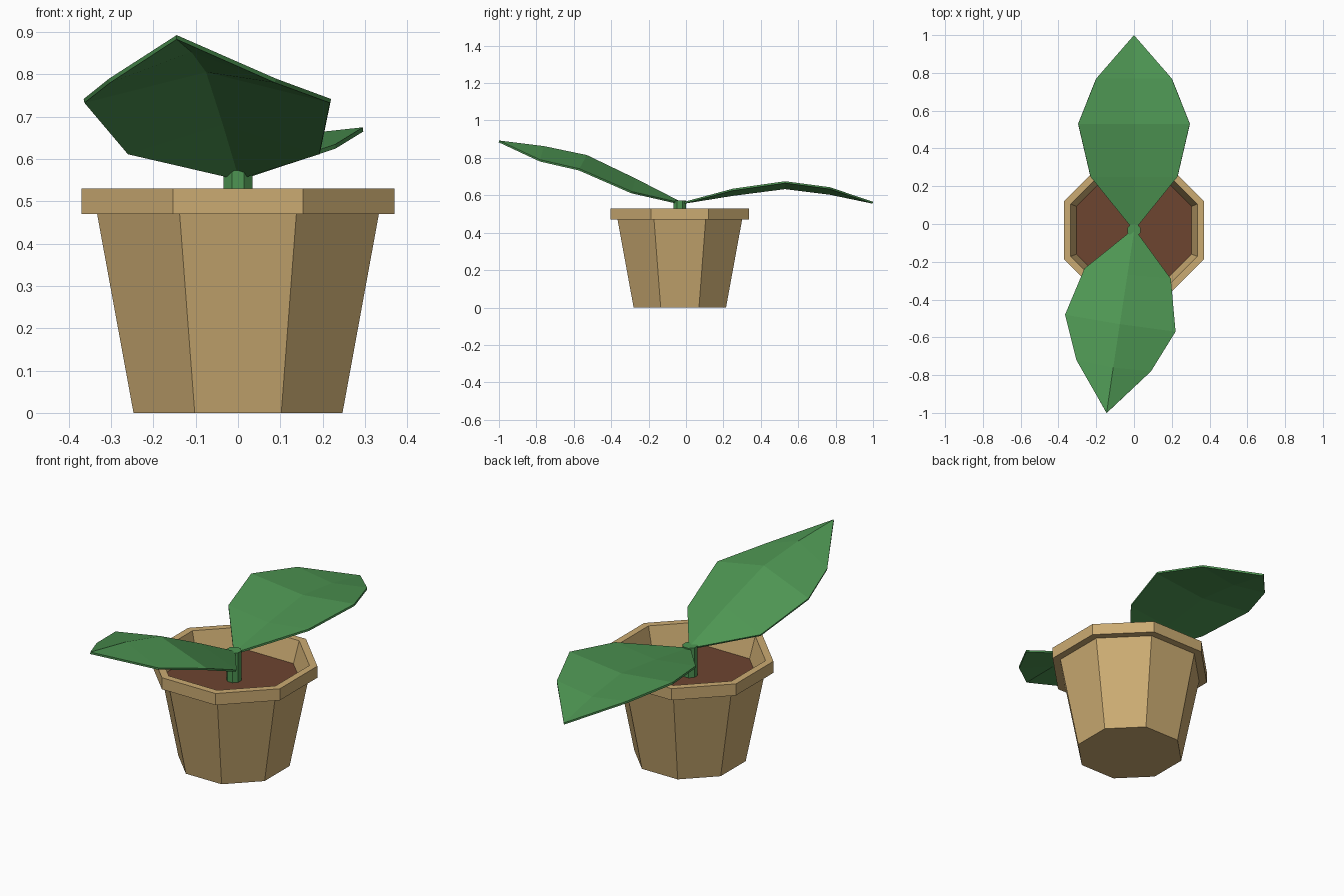
import bpy, bmesh, math

if "Cube" in bpy.data.objects:
    bpy.data.objects.remove(bpy.data.objects["Cube"])

CY = -0.033   # pot centre in y
SIDES = 8


def material(name, rgb):
    m = bpy.data.materials.new(name)
    m.diffuse_color = (*rgb, 1)
    m.use_nodes = True
    m.node_tree.nodes["Principled BSDF"].inputs["Base Color"].default_value = m.diffuse_color
    return m


CLAY = material("clay", (0.60, 0.41, 0.17))
SOIL = material("soil", (0.155, 0.058, 0.03))
GREEN = material("leaf_green", (0.075, 0.30, 0.085))


def finish(bm, name, mat):
    mesh = bpy.data.meshes.new(name)
    bm.to_mesh(mesh)
    bm.free()
    mesh.materials.append(mat)
    ob = bpy.data.objects.new(name, mesh)
    bpy.context.collection.objects.link(ob)
    return ob


def lathe(name, profile, mat):
    """Closed octagonal solid from (apothem, z) points, capped at both ends."""
    bm = bmesh.new()
    rings = []
    for apothem, z in profile:
        r = apothem / math.cos(math.pi / SIDES)
        angles = [math.tau * (i + 0.5) / SIDES for i in range(SIDES)]
        rings.append([bm.verts.new((r * math.cos(a), CY + r * math.sin(a), z)) for a in angles])
    for a, b in zip(rings, rings[1:]):
        for i in range(SIDES):
            j = (i + 1) % SIDES
            bm.faces.new((a[i], a[j], b[j], b[i]))
    bm.faces.new(rings[0])
    bm.faces.new(rings[-1])
    bmesh.ops.recalc_face_normals(bm, faces=bm.faces)
    return finish(bm, name, mat)


def leaf(name, rows, tip):
    """Folded leaf: rows of left edge, midrib, right edge, closed by a tip."""
    bm = bmesh.new()
    grid = [[bm.verts.new(p) for p in row] for row in rows]
    end = bm.verts.new(tip)
    for a, b in zip(grid, grid[1:]):
        for i in range(2):
            bm.faces.new((a[i], a[i + 1], b[i + 1], b[i]))
    for i in range(2):
        bm.faces.new((grid[-1][i], grid[-1][i + 1], end))
    bm.normal_update()
    bmesh.ops.reverse_faces(bm, faces=[f for f in bm.faces if f.normal.z < 0])
    ob = finish(bm, name, GREEN)
    solid = ob.modifiers.new("thickness", 'SOLIDIFY')
    solid.thickness = 0.01
    solid.offset = -1
    return ob


# Tapered pot with an overhanging rim and a hollow mouth
lathe("pot", [(0.247, 0), (0.333, 0.47), (0.37, 0.47), (0.37, 0.53),
              (0.335, 0.53), (0.303, 0.41)], CLAY)

# Soil and stem
lathe("soil", [(0.300, 0.405), (0.305, 0.42)], SOIL)
lathe("stem", [(0.034, 0.41), (0.034, 0.573)], GREEN)

# Back leaf: symmetric, edges raised above the midrib
back = [(0.02, -0.01, 0.565, 0.565), (0.23, 0.25, 0.635, 0.607),
        (0.295, 0.53, 0.675, 0.643), (0.20, 0.77, 0.643, 0.613)]
leaf("back_leaf",
     [[(-w, y, edge), (0, y, mid), (w, y, edge)] for w, y, edge, mid in back],
     (0, 1.0, 0.565))

# Front leaf: swung to the left and rising, edges drooping below the midrib
leaf("front_leaf",
     [[(-0.025, -0.045, 0.565), (0, -0.04, 0.572), (0.02, -0.05, 0.565)],
      [(-0.262, -0.235, 0.62), (-0.035, -0.27, 0.69), (0.195, -0.29, 0.62)],
      [(-0.365, -0.48, 0.742), (-0.075, -0.53, 0.815), (0.22, -0.57, 0.742)],
      [(-0.305, -0.72, 0.79), (-0.11, -0.76, 0.863), (0.09, -0.78, 0.79)]],
     (-0.145, -1.0, 0.893))
